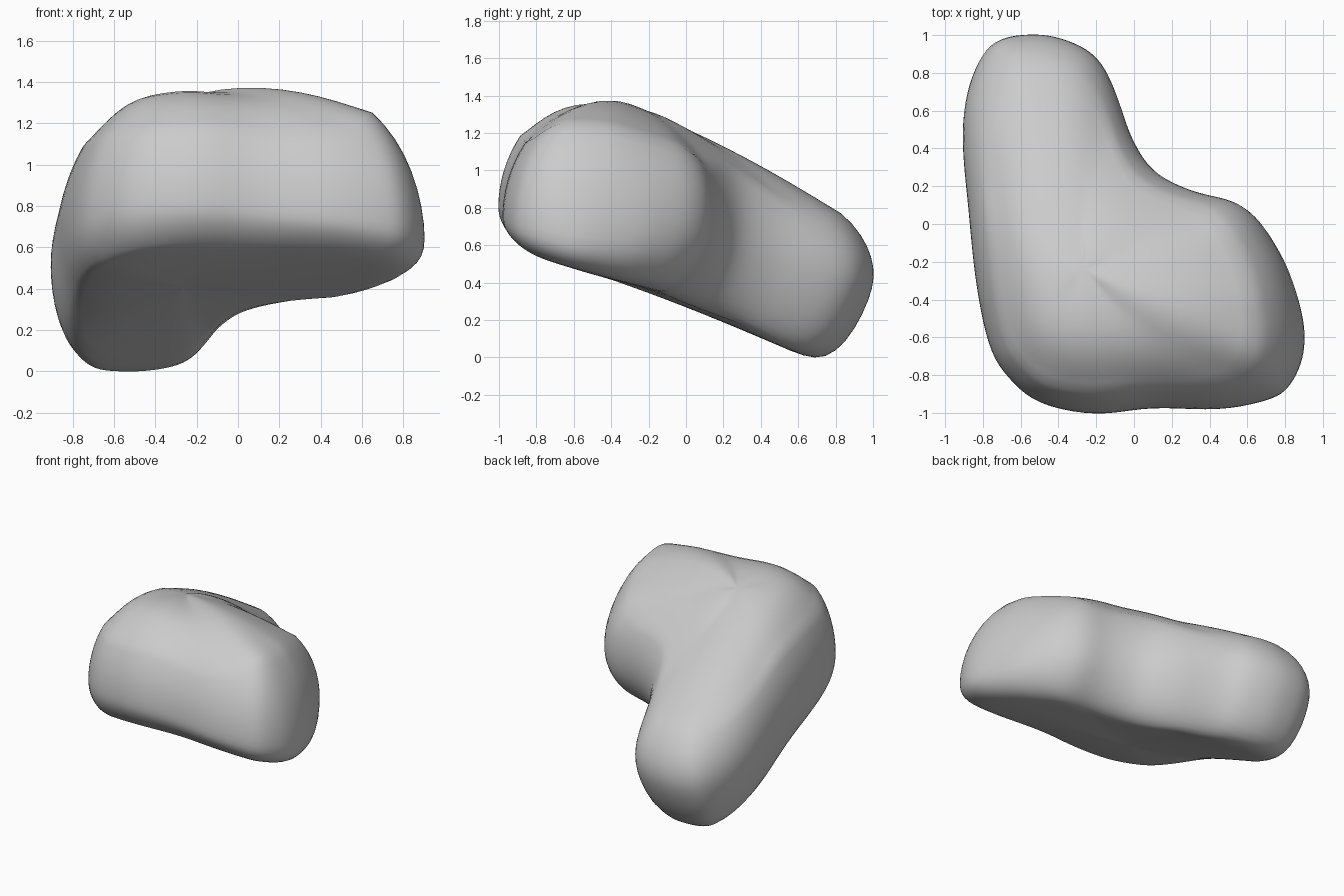
import bpy, bmesh
from mathutils import Vector

cube = bpy.data.objects.get("Cube")
if cube:
    bpy.data.objects.remove(cube, do_unlink=True)

# Plan of the bent body at its rim
OUTLINE = [Vector(p) for p in (
    (-.57, .985), (-.42, .975), (-.25, .91), (-.15, .81), (-.08, .65), (-.01, .45),
    (.11, .26), (.32, .15), (.53, .1), (.66, .01), (.75, -.11), (.83, -.26),
    (.89, -.45), (.91, -.6), (.89, -.74), (.82, -.87), (.71, -.935), (.45, -.985),
    (.1, -.975), (-.2, -1.01), (-.5, -.95), (-.67, -.81), (-.77, -.64),
    (-.84, -.3), (-.88, .1), (-.91, .43), (-.89, .68), (-.81, .88), (-.71, .96))]
ELBOW = Vector((-.36, -.42))

# Heights from front to back as (y, z)
TOP = ((-1, 1.44), (-.6, 1.46), (-.4, 1.45), (0, 1.28), (.5, 1), (1.1, .66))
RIM = ((-1, .82), (-.6, .74), (0, .71), (.7, .45), (1.1, .3))
BOTTOM = ((-1, .6), (-.6, .49), (-.2, .385), (0, .3), (.5, .08), (1.1, -.17))
STEPS, RINGS = 5, 18


def along(points, y):
    """Straight-line interpolation, held at both ends."""
    if y <= points[0][0]:
        return points[0][1]
    for (y0, z0), (y1, z1) in zip(points, points[1:]):
        if y <= y1:
            return z0 + (z1 - z0) * (y - y0) / (y1 - y0)
    return points[-1][1]


def smooth_loop(points, steps):
    """Closed Catmull-Rom curve through the points."""
    result = []
    for i in range(len(points)):
        a, b, c, d = (points[(i + k) % len(points)] for k in (-1, 0, 1, 2))
        for j in range(steps):
            t = j / steps
            result.append(.5 * (2 * b + (c - a) * t + (2 * a - 5 * b + 4 * c - d) * t * t
                                + (3 * b - a - 3 * c + d) * t ** 3))
    return result


def edge_distance(p, loop):
    """Distance from a plan point to the outline."""
    best = 9
    for i, a in enumerate(loop):
        ab = loop[(i + 1) % len(loop)] - a
        ap = p - a
        t = min(1, max(0, ap.dot(ab) / ab.length_squared))
        best = min(best, (ap - ab * t).length)
    return best


def place(p, distance, side):
    """Round the edge over and lean the walls of the sloping back part."""
    radius = along(((-.5, .52), (0, .38)), p.y) if side > 0 else .17
    h = (1 - (1 - min(1, distance / radius)) ** 2) ** .5
    lean = along(((-.7, 0), (0, .32)), p.y)
    y = p.y + lean * side * h * .44
    # The side arm drops a little, and the front underside is arched
    drop = .1 * max(0, p.x + .1)
    rim = along(RIM, y) - drop
    if side > 0:
        surface = along(TOP, y) - drop
    else:
        surface = along(BOTTOM, y) + along(((-1, .06), (-.5, 0)), y) * (1 - (p.x / .8) ** 2)
    return Vector((p.x, y, rim + h * (surface - rim)))


def relax(verts, times):
    for _ in range(times):
        bmesh.ops.smooth_vert(bm, verts=verts, factor=.5,
                              use_axis_x=True, use_axis_y=True, use_axis_z=True)


# Rings closing from the rim towards the elbow, above and below
bm = bmesh.new()
outline = smooth_loop(OUTLINE, STEPS)
count = len(outline)
rim_ring = [bm.verts.new(place(p, 0, 1)) for p in outline]
layers = {1: [rim_ring], -1: [rim_ring]}
for k in range(1, RINGS):
    scale = 1 - (k / RINGS) ** 2
    plan = [ELBOW.lerp(p, scale) for p in outline]
    gaps = [edge_distance(p, outline) for p in plan]
    for side, rings in layers.items():
        rings.append([bm.verts.new(place(p, d, side)) for p, d in zip(plan, gaps)])
inner_verts = []
for side, rings in layers.items():
    centre = bm.verts.new(place(ELBOW, edge_distance(ELBOW, outline), side))
    inner_verts += [centre] + [v for ring in rings[RINGS // 2:] for v in ring]
    for i in range(count):
        j = (i + 1) % count
        for outer, inner in zip(rings, rings[1:]):
            bm.faces.new((outer[i], outer[j], inner[j], inner[i]))
        bm.faces.new((rings[-1][i], rings[-1][j], centre))
bmesh.ops.recalc_face_normals(bm, faces=bm.faces)
relax(bm.verts, 6)
relax(inner_verts, 40)

# Stand on the ground
lowest = min(v.co.z for v in bm.verts)
bmesh.ops.translate(bm, verts=bm.verts, vec=(0, 0, -lowest))

mesh = bpy.data.meshes.new("bent_body")
bm.to_mesh(mesh)
bm.free()
body = bpy.data.objects.new("bent_body", mesh)
bpy.context.collection.objects.link(body)

# Plain grey surface
grey = bpy.data.materials.new("light_grey")
grey.use_nodes = True
colour = (.6, .6, .6, 1)
grey.diffuse_color = colour
grey.node_tree.nodes["Principled BSDF"].inputs["Base Color"].default_value = colour
mesh.materials.append(grey)

bpy.context.view_layer.objects.active = body
body.select_set(True)
bpy.ops.object.shade_smooth()
